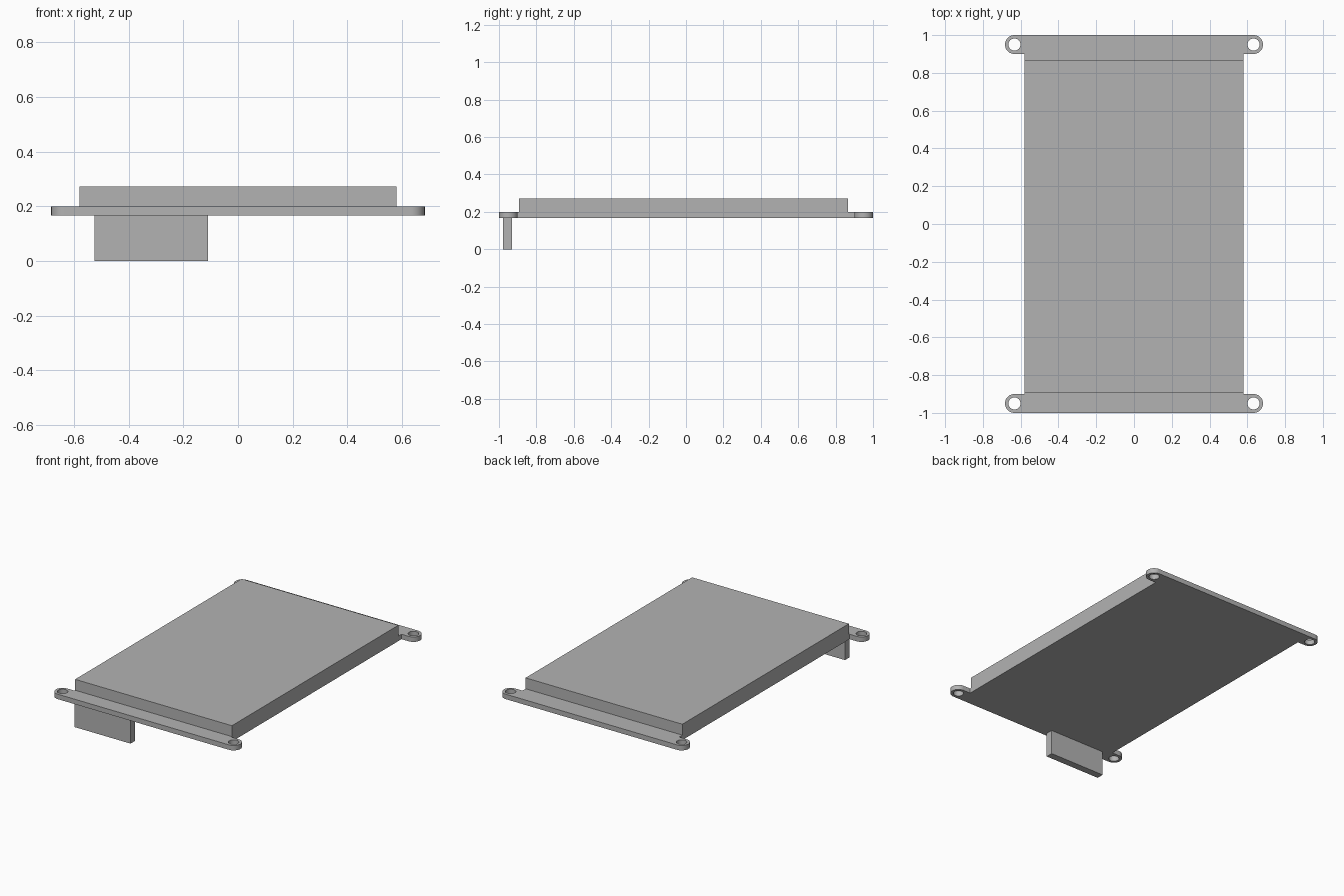
import bpy, bmesh, math
from mathutils import Vector

cube = bpy.data.objects.get("Cube")
if cube:
    bpy.data.objects.remove(cube, do_unlink=True)

grey = bpy.data.materials.new("mid_grey")
grey.use_nodes = True
grey.diffuse_color = (0.45, 0.45, 0.45, 1)
grey.node_tree.nodes["Principled BSDF"].inputs["Base Color"].default_value = (0.45, 0.45, 0.45, 1)

HALF_W = 0.58               # half width of the panel
FRONT, BACK = -0.893, 0.867  # panel ends in y
BASE, LIP, TOP = 0.166, 0.199, 0.272
TAB_X, TAB_Y, TAB_R, HOLE_R = 0.633, 0.95, 0.05, 0.032


def finish(name, bm):
    bmesh.ops.recalc_face_normals(bm, faces=bm.faces)
    mesh = bpy.data.meshes.new(name)
    bm.to_mesh(mesh)
    bm.free()
    mesh.materials.append(grey)
    obj = bpy.data.objects.new(name, mesh)
    bpy.context.collection.objects.link(obj)
    return obj


def box(name, low, high):
    bm = bmesh.new()
    bmesh.ops.create_cube(bm, size=1)
    low, high = Vector(low), Vector(high)
    for v in bm.verts:
        v.co = (low + high) / 2 + v.co * (high - low)
    return finish(name, bm)


def arc(cx, cy, r, start, end, steps):
    angles = [math.radians(start + (end - start) * i / steps) for i in range(steps + 1)]
    return [(cx + r * math.cos(a), cy + r * math.sin(a)) for a in angles]


def mounting_strip(name, side, root):
    """Flat strip with a rounded, drilled ear at each end; root is its panel edge."""
    inner = TAB_Y - TAB_R
    outline = arc(TAB_X, TAB_Y, TAB_R, -90, 90, 24) + arc(-TAB_X, TAB_Y, TAB_R, 90, 270, 24)
    outline += [(-HALF_W, inner), (-HALF_W, root), (HALF_W, root), (HALF_W, inner)]
    holes = [arc(s * TAB_X, TAB_Y, HOLE_R, 0, 360, 32)[:-1] for s in (-1, 1)]
    bm = bmesh.new()
    edges = []
    for loop in [outline] + holes:
        verts = [bm.verts.new((x, side * y, BASE)) for x, y in loop]
        edges += [bm.edges.new((v, verts[i - 1])) for i, v in enumerate(verts)]
    bmesh.ops.triangle_fill(bm, edges=edges, use_beauty=True, normal=(0, 0, 1))
    top = bmesh.ops.extrude_face_region(bm, geom=bm.faces[:])["geom"]
    bmesh.ops.translate(bm, vec=(0, 0, LIP - BASE),
                        verts=[g for g in top if isinstance(g, bmesh.types.BMVert)])
    for f in bm.faces:
        f.smooth = True
    obj = finish(name, bm)
    obj.data.set_sharp_from_angle(angle=math.radians(30))


# Main slab, drilled strips at both ends, and the plug hanging below the front
box("panel", (-HALF_W, FRONT, BASE), (HALF_W, BACK, TOP))
mounting_strip("front_mounting_strip", -1, -FRONT)
mounting_strip("back_mounting_strip", 1, BACK)
box("connector_tab", (-0.525, -0.978, 0), (-0.11, -0.93, BASE))
